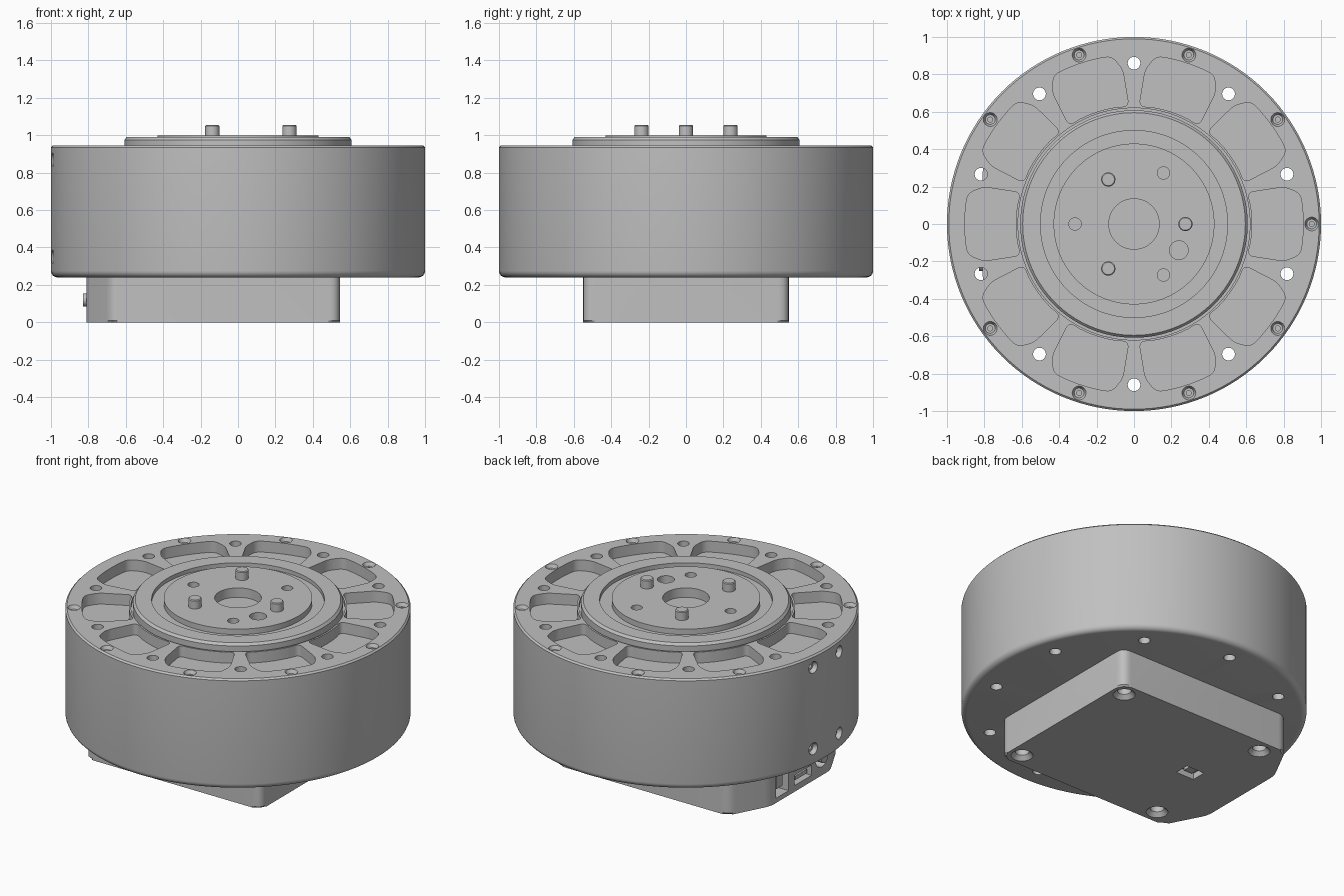
import bpy, bmesh, math
from mathutils import Matrix, Vector

cube = bpy.data.objects.get("Cube")
if cube:
    bpy.data.objects.remove(cube, do_unlink=True)

grey = bpy.data.materials.new("light grey metal")
grey.use_nodes = True
COL = (0.527, 0.527, 0.527, 1)
grey.diffuse_color = COL
grey.node_tree.nodes["Principled BSDF"].inputs["Base Color"].default_value = COL


def lathe(bm, profile, steps=24, mat=Matrix()):
    """Spin a (radius, height) profile about the z axis, then place it."""
    new = [bm.verts.new((r, 0, z)) for r, z in profile]
    edges = [bm.edges.new(p) for p in zip(new, new[1:])]
    before = set(bm.verts) - set(new)
    bmesh.ops.spin(bm, geom=new + edges, cent=(0, 0, 0), axis=(0, 0, 1),
                   angle=2 * math.pi, steps=steps, use_duplicate=False)
    added = [v for v in bm.verts if v not in before]
    bmesh.ops.remove_doubles(bm, verts=added, dist=1e-5)
    added = [v for v in bm.verts if v not in before]
    bmesh.ops.transform(bm, matrix=mat, verts=added)


def prism(bm, pts, z0, z1, mat=Matrix()):
    """Extrude an outline upwards from z0 to z1."""
    lo = [bm.verts.new(mat @ Vector((x, y, z0))) for x, y in pts]
    hi = [bm.verts.new(mat @ Vector((x, y, z1))) for x, y in pts]
    bm.faces.new(lo[::-1])
    bm.faces.new(hi)
    for i in range(len(pts)):
        j = (i + 1) % len(pts)
        bm.faces.new((lo[i], lo[j], hi[j], hi[i]))


def block(bm, x0, x1, y0, y1, z0, z1):
    prism(bm, [(x0, y0), (x1, y0), (x1, y1), (x0, y1)], z0, z1)


def rounded(corners, n=6):
    """Round each (x, y, cut) corner of an outline."""
    out = []
    for i, (x, y, cut) in enumerate(corners):
        p = Vector((x, y))
        if cut == 0:
            out.append(p)
            continue
        a = Vector(corners[i - 1][:2]) - p
        b = Vector(corners[(i + 1) % len(corners)][:2]) - p
        a, b = p + a.normalized() * cut, p + b.normalized() * cut
        for k in range(n + 1):
            t = k / n
            out.append(a * (1 - t) ** 2 + p * 2 * t * (1 - t) + b * t * t)
    return out


def finish(name, bm):
    bmesh.ops.recalc_face_normals(bm, faces=bm.faces)
    me = bpy.data.meshes.new(name)
    bm.to_mesh(me)
    bm.free()
    ob = bpy.data.objects.new(name, me)
    bpy.context.collection.objects.link(ob)
    me.materials.append(grey)
    return ob


def select(ob):
    bpy.ops.object.select_all(action='DESELECT')
    ob.select_set(True)
    bpy.context.view_layer.objects.active = ob


def smooth(ob):
    select(ob)
    bpy.ops.object.shade_smooth_by_angle(angle=math.radians(30))


def cut(ob, bm):
    """Subtract the cutter shells, then drop the cutter."""
    cutter = finish("cutter", bm)
    cutter.hide_render = True
    mod = ob.modifiers.new("cut", 'BOOLEAN')
    mod.operation, mod.solver, mod.object = 'DIFFERENCE', 'EXACT', cutter
    select(ob)
    bpy.ops.object.modifier_apply(modifier=mod.name)
    bpy.data.objects.remove(cutter, do_unlink=True)


def hole(r, z0, z1):
    return [(0, z0), (r, z0), (r, z1), (0, z1)]


def turn(deg):
    return Matrix.Rotation(math.radians(deg), 4, 'Z')


def at(x, y, z=0):
    return Matrix.Translation((x, y, z))


# Drum housing with rounded lower rim and a thin groove around the hub
TOP = 0.945
bm = bmesh.new()
rim = [(0.965 + 0.035 * math.sin(a), 0.275 - 0.035 * math.cos(a))
       for a in (math.radians(15 * k) for k in range(7))]
lathe(bm, [(0, 0.24)] + rim + [(1, TOP - 0.01), (0.99, TOP), (0.62, TOP),
                               (0.62, 0.92), (0, 0.92)], 128)
drum = finish("drum_housing", bm)

# Pockets, through holes, recessed screws and side screws
bm = bmesh.new()
inner = [(0.632 * math.cos(a), 0.632 * math.sin(a), 0)
         for a in (math.radians(d) for d in (-9, -4.5, 0, 4.5, 9))]
outer = [(0.905 * math.cos(a), 0.905 * math.sin(a), 0)
         for a in (math.radians(d) for d in (6, 2, -2, -6))]
pocket = rounded(inner + [(0.607, 0.168, 0.035), (0.805, 0.198, 0.035), (0.89, 0.163, 0.035)]
                 + outer + [(0.89, -0.163, 0.035), (0.805, -0.198, 0.035),
                            (0.607, -0.168, 0.035)])
screw = [(0, -0.05), (0.013, -0.05), (0.013, -0.022), (0.026, -0.022),
         (0.037, 0), (0.037, 0.03), (0, 0.03)]
for k in range(10):
    prism(bm, pocket, TOP - 0.07, TOP + 0.1, turn(36 * k))
    lathe(bm, hole(0.034, 0.1, 1.1), 24, turn(36 * k + 18) @ at(0.86, 0))
    if k != 5:
        lathe(bm, screw, 24, turn(36 * k) @ at(0.95, 0, TOP))
for ang in (172.5, 187.5):
    for z in (0.35, 0.87):
        lathe(bm, screw, 24, turn(ang) @ at(0.995, 0, z) @ Matrix.Rotation(math.pi / 2, 4, 'Y'))
cut(drum, bm)
smooth(drum)

# Output hub with raised centre plate
bm = bmesh.new()
lathe(bm, [(0, 0.915), (0.608, 0.915), (0.608, 0.975), (0.595, 0.99), (0.5, 0.99),
           (0.5, 0.965), (0.43, 0.965), (0.43, 1.0), (0, 1.0)], 128)
hub = finish("output_hub", bm)
bm = bmesh.new()
lathe(bm, hole(0.135, 0.94, 1.1), 48)
lathe(bm, hole(0.05, 0.95, 1.1), 32, at(0.24, -0.14))
for ang in (60, 180, 300):
    lathe(bm, hole(0.033, 0.95, 1.1), 24, turn(ang) @ at(0.315, 0))
cut(hub, bm)
smooth(hub)

# Dowel pins
for i in range(3):
    bm = bmesh.new()
    lathe(bm, [(0, 0.99), (0.038, 0.99), (0.038, 1.05), (0.033, 1.055), (0, 1.055)],
          32, turn(120 * i) @ at(0.275, 0))
    smooth(finish(f"dowel_pin_{i + 1}", bm))

# Electronics box below the drum, with a small bevel along its bottom edge
bm = bmesh.new()
outline = rounded([(0.545, -0.55, 0.06), (0.545, 0.55, 0.06), (-0.68, 0.55, 0.05),
                   (-0.81, 0.3, 0.04), (-0.81, -0.3, 0.04), (-0.68, -0.55, 0.05)])
prism(bm, outline, 0, 0.25)
bmesh.ops.bevel(bm, geom=[e for e in bm.edges if all(v.co.z < 0.001 for v in e.verts)],
                offset=0.01, segments=1, affect='EDGES')
box = finish("electronics_box", bm)

# Corner screw recesses, bottom window and connector openings
bm = bmesh.new()
recess = [(0, 0.09), (0.018, 0.09), (0.018, 0.07), (0.04, 0.07), (0.04, 0.025),
          (0.064, 0), (0.064, -0.03), (0, -0.03)]
for x in (0.46, -0.56):
    for y in (0.46, -0.46):
        lathe(bm, recess, 32, at(x, y))
block(bm, -0.478, -0.35, -0.035, 0.06, -0.03, 0.04)
block(bm, -0.9, -0.71, 0.12, 0.25, 0.03, 0.2)
for z in (0.04, 0.13):
    block(bm, -0.9, -0.72, -0.11, 0.06, z, z + 0.065)
lathe(bm, hole(0.065, -0.09, 0.1), 32,
      at(-0.81, -0.215, 0.12) @ Matrix.Rotation(math.pi / 2, 4, 'Y'))
cut(box, bm)
smooth(box)

# Connector inserts
bm = bmesh.new()
block(bm, -0.79, -0.7, 0.155, 0.215, 0.07, 0.16)
for z in (0.06, 0.15):
    block(bm, -0.795, -0.71, -0.085, 0.035, z, z + 0.025)
finish("connector_inserts", bm)
bm = bmesh.new()
lathe(bm, hole(0.035, -0.02, 0.1), 24,
      at(-0.81, -0.215, 0.12) @ Matrix.Rotation(math.pi / 2, 4, 'Y'))
smooth(finish("round_connector_core", bm))

# Small part seen inside the bottom window
bm = bmesh.new()
block(bm, -0.45, -0.39, -0.015, 0.04, 0.02, 0.05)
finish("window_insert", bm)
